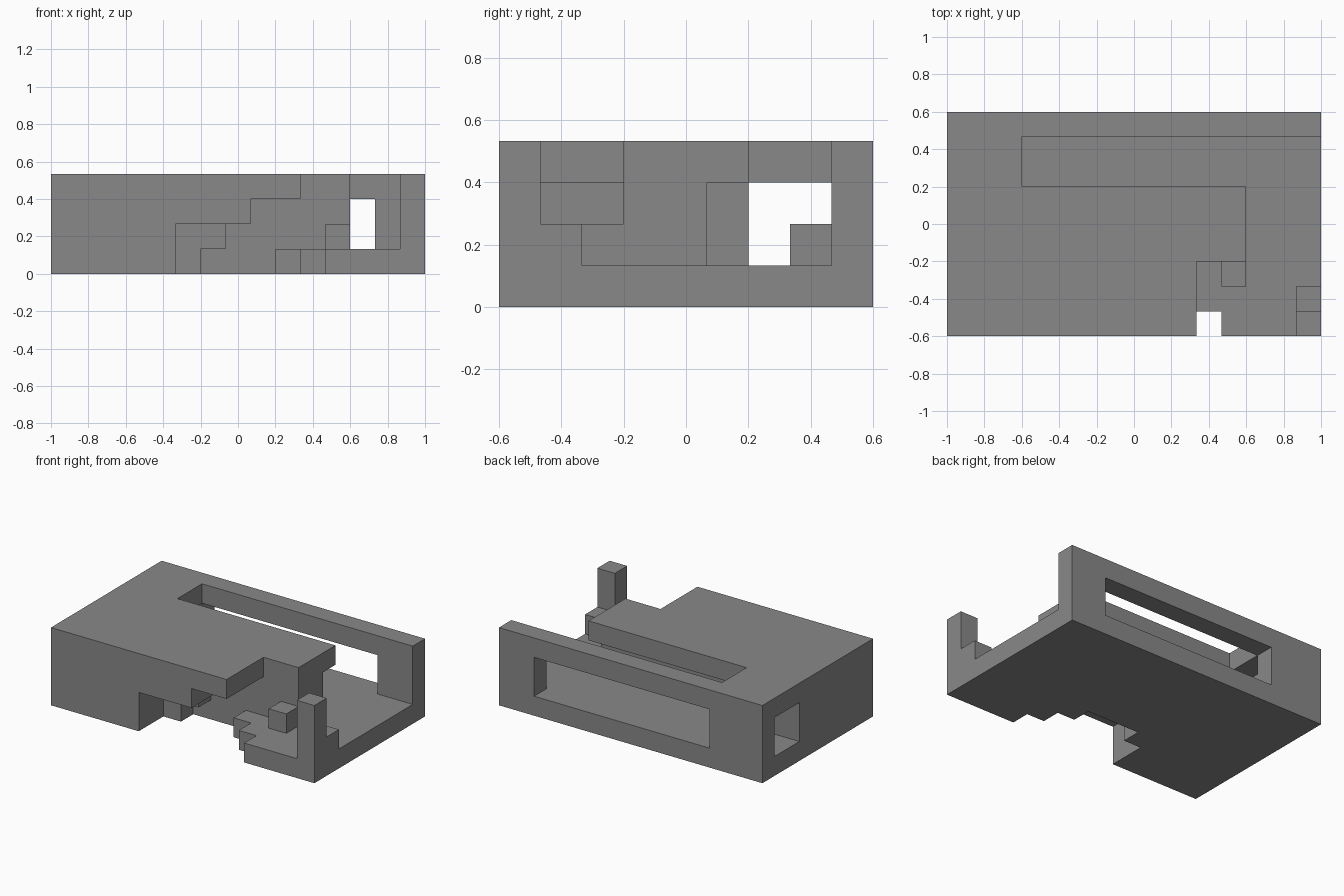
import bpy, bmesh, math
from itertools import product
from mathutils import Vector

cube = bpy.data.objects.get("Cube")
if cube:
    bpy.data.objects.remove(cube, do_unlink=True)

U = 2 / 15                       # grid unit: 15 x 9 x 4 cells
ORIGIN = Vector((-1, -0.6, 0))

grey = bpy.data.materials.new("mid_grey")
grey.use_nodes = True
colour = (0.25, 0.25, 0.25, 1)
grey.diffuse_color = colour
grey.node_tree.nodes["Principled BSDF"].inputs["Base Color"].default_value = colour


def block(x, y, z):
    """Cells of a box given as half-open ranges on each axis."""
    return set(product(range(*x), range(*y), range(*z)))


parts = {}

# Floor slab with a stepped notch in the front edge
parts["floor_slab"] = (block((0, 15), (0, 9), (0, 1))
                       - block((5, 11), (0, 1), (0, 1))
                       - block((5, 10), (1, 2), (0, 1))
                       - block((6, 9), (2, 3), (0, 1)))

# Back wall with a long window
parts["back_wall"] = (block((0, 15), (8, 9), (1, 4))
                      - block((3, 13), (8, 9), (1, 3)))

# Front block, its underside rising in steps
parts["front_block"] = (block((0, 5), (0, 3), (1, 2))
                        | block((5, 7), (2, 3), (1, 2))
                        | block((0, 8), (0, 3), (2, 3))
                        | block((0, 10), (0, 3), (3, 4)))

# Middle block, undercut along its rear edge
parts["middle_block"] = (block((0, 12), (3, 6), (1, 4))
                         - block((3, 12), (5, 6), (1, 3)))

# Roof over the side passage, and the step within it
parts["passage_roof"] = block((0, 3), (6, 8), (3, 4))
parts["passage_step"] = block((2, 3), (7, 8), (1, 2))

# Corner post with its low step, and the loose cube on the floor
parts["corner_post"] = (block((14, 15), (0, 1), (1, 4))
                        | block((14, 15), (1, 2), (1, 2)))
parts["floor_cube"] = block((11, 12), (2, 3), (1, 2))

solid = set().union(*parts.values())


def build(name, cells):
    """Skin the exposed sides of the cells and merge flat areas."""
    bm = bmesh.new()
    for cell in cells:
        for axis, side in product(range(3), (0, 1)):
            beside = list(cell)
            beside[axis] += 2 * side - 1
            if tuple(beside) in solid:
                continue
            a, b = (axis + 1) % 3, (axis + 2) % 3
            corners = []
            for da, db in ((0, 0), (1, 0), (1, 1), (0, 1)):
                p = Vector(cell)
                p[axis] += side
                p[a] += da
                p[b] += db
                corners.append(bm.verts.new(ORIGIN + p * U))
            bm.faces.new(corners if side else corners[::-1])
    bmesh.ops.remove_doubles(bm, verts=bm.verts, dist=U / 100)
    bmesh.ops.dissolve_limit(bm, angle_limit=math.radians(1),
                             verts=bm.verts, edges=bm.edges)
    mesh = bpy.data.meshes.new(name)
    bm.to_mesh(mesh)
    bm.free()
    mesh.materials.append(grey)
    bpy.context.collection.objects.link(bpy.data.objects.new(name, mesh))


for part_name, part_cells in parts.items():
    build(part_name, part_cells)
